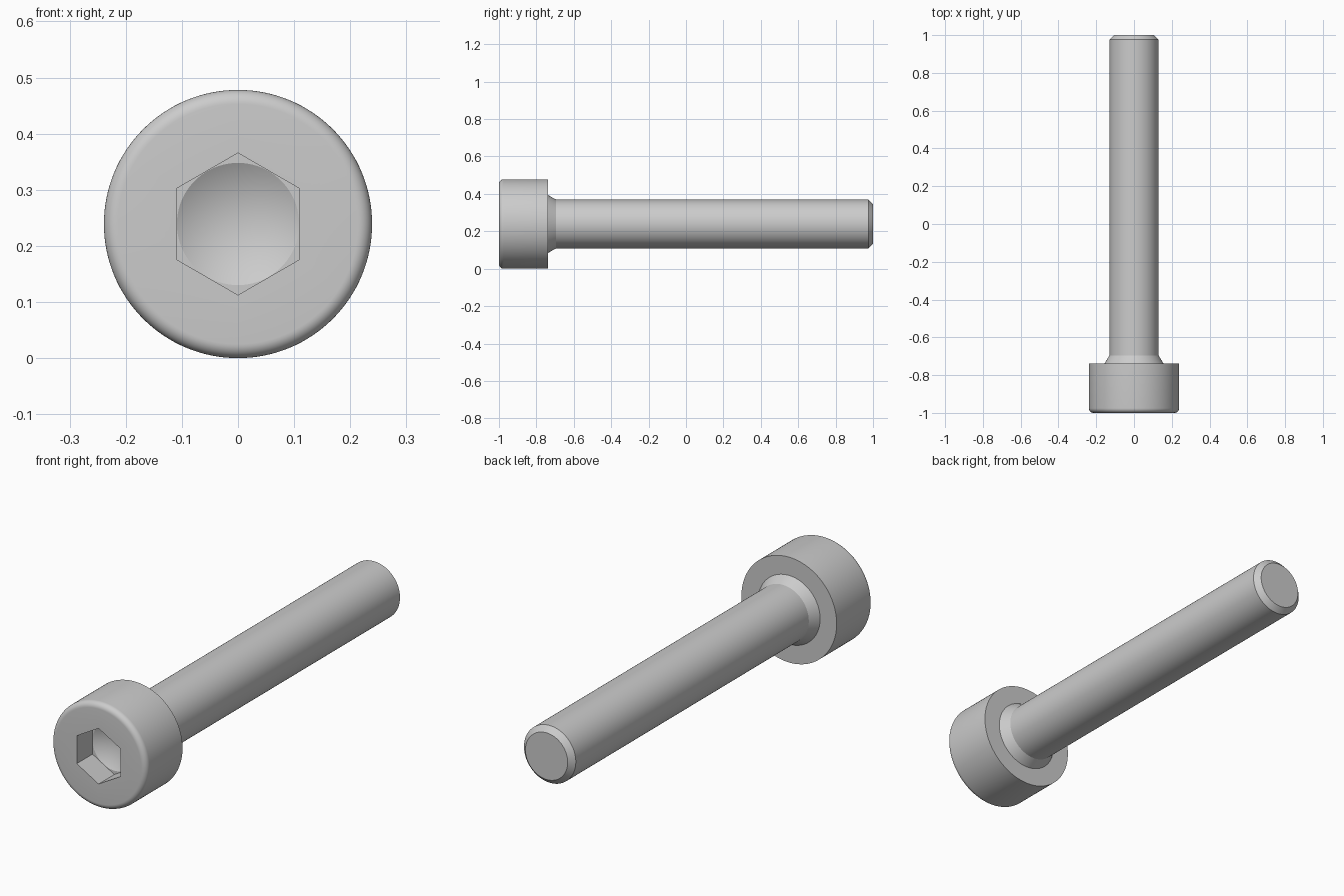
import bpy, bmesh
from math import cos, sin, pi, sqrt
from mathutils import Vector, Matrix

if "Cube" in bpy.data.objects:
    bpy.data.objects.remove(bpy.data.objects["Cube"])

AXIS_Z = 0.239      # height of the screw axis
HEAD_R, SHANK_R, NECK_R = 0.239, 0.13, 0.156
FRONT, UNDER, TIP = -1.0, -0.739, 1.0
HEX_FLAT = 0.1095   # half the distance across the socket flats
HEX_END = FRONT + 0.113
SEGS = 128


def finish(bm, name):
    bmesh.ops.remove_doubles(bm, verts=bm.verts, dist=1e-5)
    bmesh.ops.recalc_face_normals(bm, faces=bm.faces)
    mesh = bpy.data.meshes.new(name)
    bm.to_mesh(mesh)
    bm.free()
    obj = bpy.data.objects.new(name, mesh)
    bpy.context.collection.objects.link(obj)
    return obj


def lathe(name, profile):
    """Revolve (radius, y) points about the screw axis."""
    bm = bmesh.new()
    verts = [bm.verts.new((r, y, AXIS_Z)) for r, y in profile]
    edges = [bm.edges.new(p) for p in zip(verts, verts[1:])]
    bmesh.ops.spin(bm, geom=verts + edges, cent=(0, 0, AXIS_Z), axis=(0, 1, 0),
                   angle=2 * pi, steps=SEGS, use_merge=True)
    return finish(bm, name)


# Screw body: rounded head, conical neck, shank and chamfered tip
rnd = 0.025
corner = [(HEAD_R - rnd + rnd * sin(i * pi / 16), FRONT + rnd - rnd * cos(i * pi / 16))
          for i in range(9)]
screw = lathe("socket_screw", [(0, FRONT)] + corner + [
    (HEAD_R, UNDER), (NECK_R, UNDER), (SHANK_R, UNDER + 0.044),
    (SHANK_R, TIP - 0.024), (SHANK_R - 0.024, TIP), (0, TIP)])

# Hexagonal socket cutter, corners up and down
bm = bmesh.new()
length = 0.3
bmesh.ops.create_cone(bm, cap_ends=True, segments=6, depth=length,
                      radius1=HEX_FLAT * 2 / sqrt(3), radius2=HEX_FLAT * 2 / sqrt(3),
                      matrix=Matrix.Translation((0, HEX_END - length / 2, AXIS_Z))
                      @ Matrix.Rotation(pi / 2, 4, 'X'))
hex_cutter = finish(bm, "hex_cutter")

# Drill-point cutter for the bottom of the socket
drill_r = HEX_FLAT - 0.0006
drill_cutter = lathe("drill_cutter", [(0, FRONT - 0.1), (drill_r, FRONT - 0.1),
                                      (drill_r, HEX_END), (0, HEX_END + drill_r / sqrt(3))])

# Cut the socket
bpy.context.view_layer.objects.active = screw
screw.select_set(True)
for cutter in (hex_cutter, drill_cutter):
    cutter.hide_render = True
    mod = screw.modifiers.new("cut", 'BOOLEAN')
    mod.operation, mod.solver, mod.object = 'DIFFERENCE', 'EXACT', cutter
    bpy.ops.object.modifier_apply(modifier=mod.name)
    bpy.data.objects.remove(cutter)

bpy.ops.object.shade_smooth_by_angle(angle=pi / 7)
